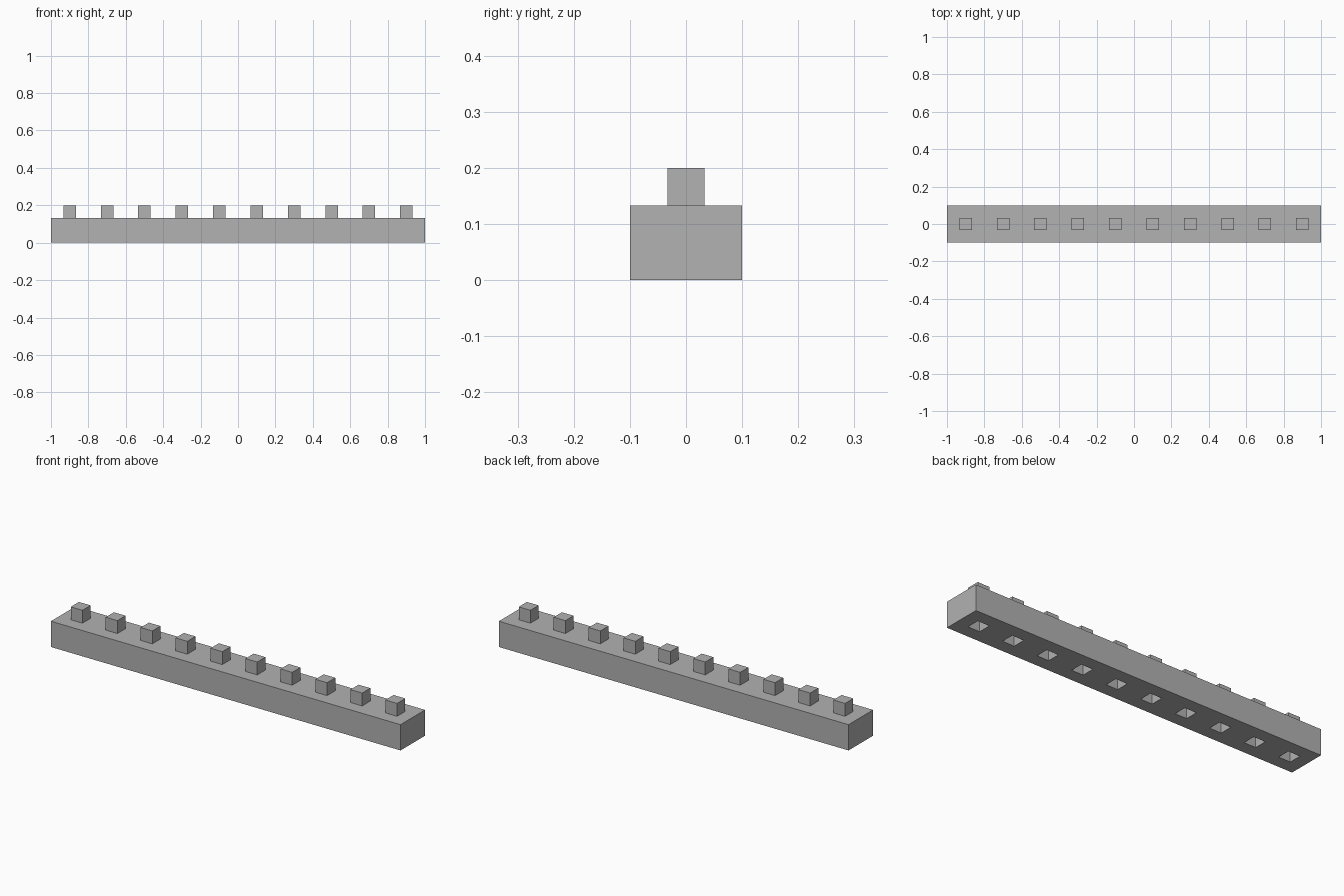
import bpy, bmesh
from mathutils import Vector

if "Cube" in bpy.data.objects:
    bpy.data.objects.remove(bpy.data.objects["Cube"], do_unlink=True)

COUNT = 10               # studs along the bar
LENGTH, WIDTH, HEIGHT = 2.0, 0.2, 0.1333
STUD = 0.0667            # stud side, stud height and socket depth
PITCH = LENGTH / COUNT
centres = [(i + 0.5) * PITCH - LENGTH / 2 for i in range(COUNT)]

grey = bpy.data.materials.new("light grey")
grey.use_nodes = True
colour = (0.445, 0.445, 0.445, 1)
grey.diffuse_color = colour
grey.node_tree.nodes["Principled BSDF"].inputs["Base Color"].default_value = colour

# Plain bar standing on the ground
bm = bmesh.new()
bmesh.ops.create_cube(bm, size=1)
bmesh.ops.scale(bm, vec=(LENGTH, WIDTH, HEIGHT), verts=bm.verts)
bmesh.ops.translate(bm, vec=(0, 0, HEIGHT / 2), verts=bm.verts)


def slice_bar(point, normal):
    bmesh.ops.bisect_plane(bm, geom=bm.verts[:] + bm.edges[:] + bm.faces[:],
                           plane_co=point, plane_no=normal)


# Slice along the stud outlines
for side in (-STUD / 2, STUD / 2):
    slice_bar((0, side, 0), (0, 1, 0))
    for x in centres:
        slice_bar((x + side, 0, 0), (1, 0, 0))


def is_stud_cell(face):
    c = face.calc_center_median()
    return (abs(face.normal.z) > 0.9 and abs(c.y) < STUD / 2
            and any(abs(c.x - x) < STUD / 2 for x in centres))


# Raise studs from the top and push matching sockets into the underside
bm.normal_update()
for face in [f for f in bm.faces if is_stud_cell(f)]:
    new = bmesh.ops.extrude_discrete_faces(bm, faces=[face])["faces"][0]
    bmesh.ops.translate(bm, vec=Vector((0, 0, STUD)), verts=new.verts)

# Merge the flat slices back into clean faces
bmesh.ops.recalc_face_normals(bm, faces=bm.faces)
bmesh.ops.dissolve_limit(bm, angle_limit=0.01, verts=bm.verts, edges=bm.edges)

mesh = bpy.data.meshes.new("studded_bar")
bm.to_mesh(mesh)
bm.free()
mesh.materials.append(grey)
bpy.context.collection.objects.link(bpy.data.objects.new("studded_bar", mesh))
